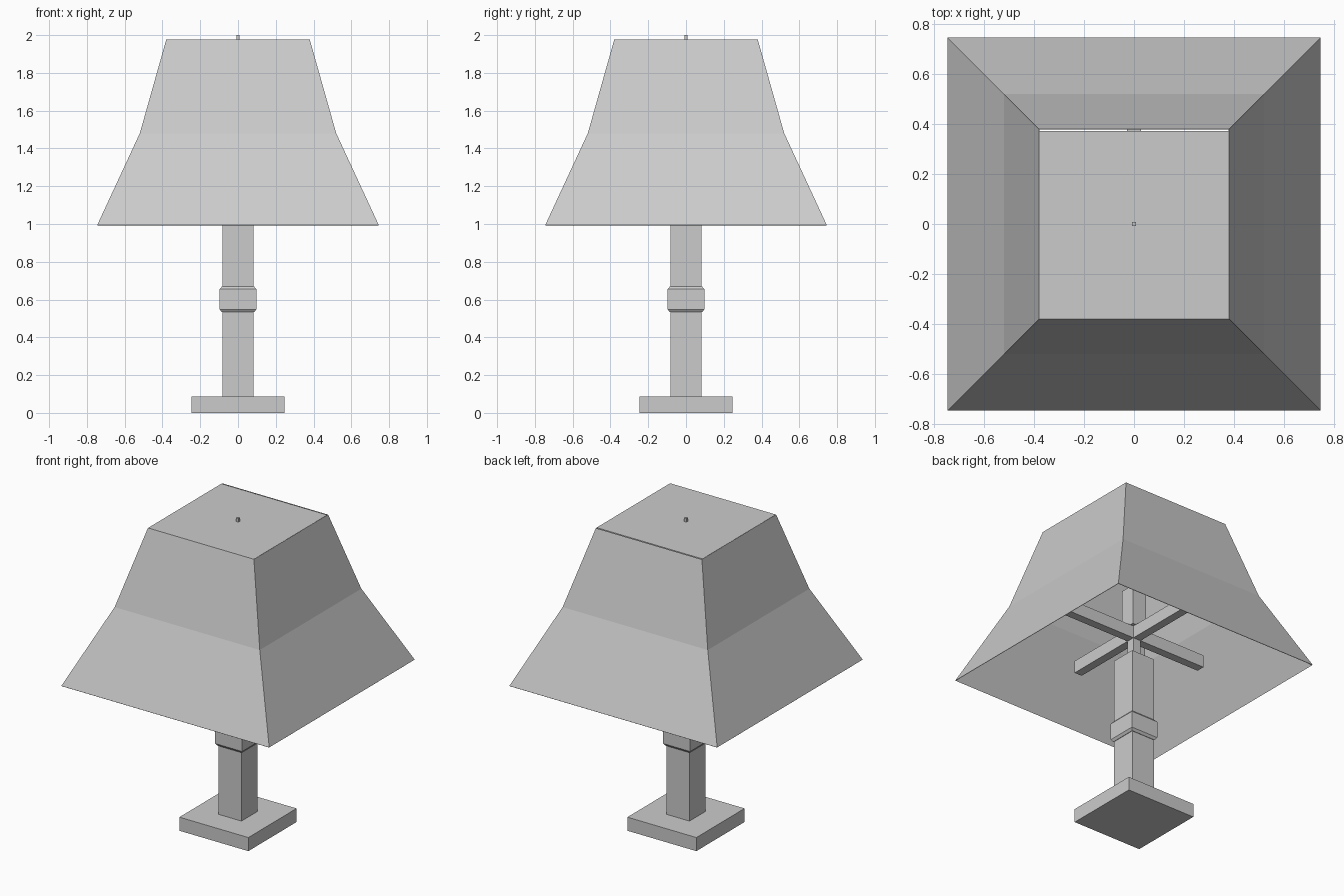
import bpy, bmesh

if "Cube" in bpy.data.objects:
    bpy.data.objects.remove(bpy.data.objects["Cube"])


def square_loft(name, profile, closed=True):
    """Stack square rings given as (half width, z) and skin them."""
    bm = bmesh.new()
    rings = [[bm.verts.new((sx * h, sy * h, z))
              for sx, sy in ((-1, -1), (1, -1), (1, 1), (-1, 1))]
             for h, z in profile]
    for low, high in zip(rings, rings[1:]):
        for i in range(4):
            j = (i + 1) % 4
            bm.faces.new((low[i], low[j], high[j], high[i]))
    if closed:
        bm.faces.new(rings[0][::-1])
        bm.faces.new(rings[-1])
    mesh = bpy.data.meshes.new(name)
    bm.to_mesh(mesh)
    bm.free()
    obj = bpy.data.objects.new(name, mesh)
    bpy.context.collection.objects.link(obj)
    return obj


def box(name, x0, x1, y0, y1, z0, z1):
    bpy.ops.mesh.primitive_cube_add(
        size=1, location=((x0 + x1) / 2, (y0 + y1) / 2, (z0 + z1) / 2))
    obj = bpy.context.object
    obj.name = name
    obj.scale = (x1 - x0, y1 - y0, z1 - z0)
    bpy.ops.object.transform_apply(location=False, rotation=False, scale=True)
    return obj


# Foot, post and chamfered collar
square_loft("base", [(0.247, 0), (0.247, 0.088)])
square_loft("post", [(0.083, 0.088), (0.083, 1.08)])
square_loft("collar", [(0.086, 0.533), (0.097, 0.548), (0.097, 0.655), (0.086, 0.668)])

# Stem, socket and finial rod carrying the shade
square_loft("stem", [(0.027, 1.08), (0.027, 1.29)])
square_loft("socket", [(0.05, 1.29), (0.05, 1.55)])
square_loft("finial_rod", [(0.008, 1.55), (0.008, 2.0)])

# Cross arms under the shade
L, W = 0.51, 0.027
box("arm_x", -L, L, -W, W, 1.21, 1.29)
box("arm_y", -W, W, -L, L, 1.21, 1.29)

# Flared square shade, open at the bottom
shade = square_loft("shade", [(0.745, 0.995), (0.52, 1.48), (0.38, 1.976)], closed=False)
thick = shade.modifiers.new("thickness", 'SOLIDIFY')
thick.thickness = 0.003
thick.offset = -1

# Top panel, leaving a narrow slot at the back
box("shade_top", -0.378, 0.378, -0.378, 0.372, 1.970, 1.976)
